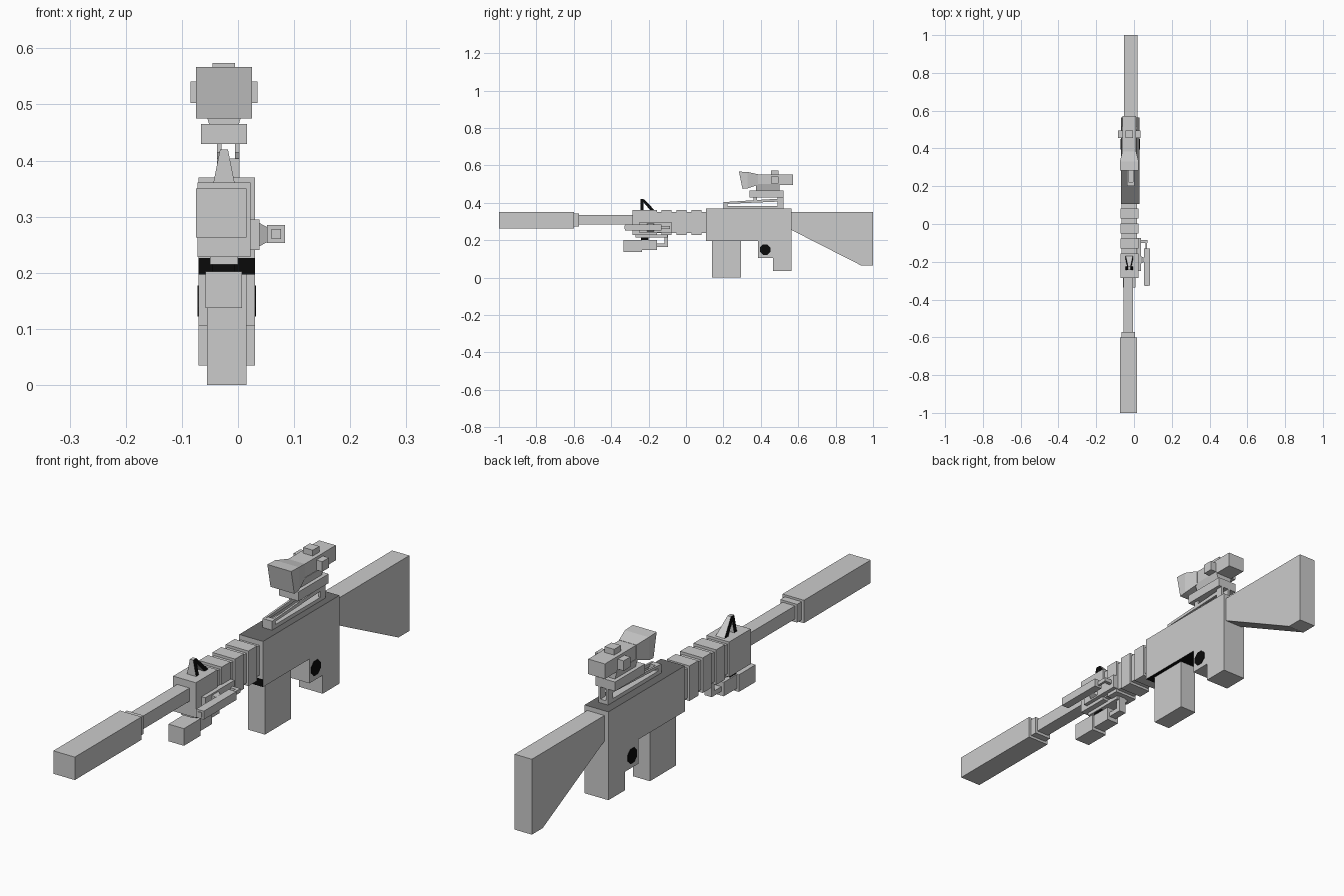
import bpy
import bmesh
from math import cos, sin, tau

if "Cube" in bpy.data.objects:
    bpy.data.objects.remove(bpy.data.objects["Cube"])


def material(name, value):
    made = bpy.data.materials.new(name)
    made.use_nodes = True
    colour = (value, value, value, 1)
    made.diffuse_color = colour
    made.node_tree.nodes["Principled BSDF"].inputs["Base Color"].default_value = colour
    return made


GREY = material("light grey", .6)
DARK = material("dark grey", .15)
BLACK = material("black", .003)
MIDDLE = -.025  # centre plane of the body and scope
BARREL_MIDDLE = -.03
RECEIVER_MIDDLE = -.02


def slab(name, outline, width, centre=MIDDLE, paint=GREY):
    """Extrude a side outline of (y, z) points; width may vary over the outline."""
    bm = bmesh.new()
    sides = []
    for sign in (-1, 1):
        ring = []
        for y, z in outline:
            across = width(y, z) if callable(width) else width
            ring.append(bm.verts.new((centre + sign * across / 2, y, z)))
        bm.faces.new(ring)
        sides.append(ring)
    right, left = sides
    for i in range(len(outline)):
        bm.faces.new((right[i - 1], right[i], left[i], left[i - 1]))
    bmesh.ops.recalc_face_normals(bm, faces=bm.faces)
    mesh = bpy.data.meshes.new(name)
    bm.to_mesh(mesh)
    bm.free()
    mesh.materials.append(paint)
    part = bpy.data.objects.new(name, mesh)
    bpy.context.collection.objects.link(part)
    return part


def block(name, width, front, back, bottom, top, centre=MIDDLE, paint=GREY):
    outline = [(front, bottom), (back, bottom), (back, top), (front, top)]
    return slab(name, outline, width, centre, paint)


def repaint(part, paint, rule):
    """Give a second colour to the faces picked by a rule."""
    part.data.materials.append(paint)
    slot = len(part.data.materials) - 1
    for face in part.data.polygons:
        if rule(face.normal):
            face.material_index = slot


# Barrel group
block("suppressor", width=.09, front=-1, back=-.6, bottom=.263, top=.35, centre=BARREL_MIDDLE)
block("suppressor_collar", width=.07, front=-.6, back=-.573, bottom=.273, top=.342, centre=BARREL_MIDDLE)
block("barrel", width=.052, front=-.58, back=-.27, bottom=.284, top=.334, centre=BARREL_MIDDLE)

# Ribbed handguard: a long front section, then evenly spaced ribs
block("handguard_core", width=.08, front=-.28, back=.11, bottom=.238, top=.351)
block("handguard_front", width=.095, front=-.285, back=-.155, bottom=.228, top=.361)
for index in range(3):
    start = -.13 + .08 * index
    block(f"handguard_rib_{index + 1}", width=.095, front=start, back=start + .053,
          bottom=.228, top=.361)

# Receiver, with dark top and black underside and front lip
receiver = block("receiver", width=.1, front=.107, back=.565, bottom=.226, top=.37, centre=RECEIVER_MIDDLE)
repaint(receiver, DARK, lambda normal: normal.z > .9)
lower = block("receiver_lower", width=.1, front=.107, back=.565, bottom=.197, top=.226, centre=RECEIVER_MIDDLE)
repaint(lower, BLACK, lambda normal: normal.z < -.9 or normal.y < -.9)
block("trigger_housing", width=.1, front=.385, back=.47, bottom=.105, top=.197, centre=RECEIVER_MIDDLE)
block("grip", width=.1, front=.465, back=.565, bottom=.035, top=.197, centre=RECEIVER_MIDDLE)
block("magazine", width=.07, front=.14, back=.295, bottom=0, top=.2, centre=RECEIVER_MIDDLE)

# Round trigger opening, shown as a thin plate on each side
octagon = []
for corner in range(8):
    angle = tau * (corner + .5) / 8
    octagon.append((.423 + .03 * cos(angle), .15 + .03 * sin(angle)))
for side, sign in (("left", 1), ("right", -1)):
    slab(f"trigger_opening_{side}", octagon, width=.004,
         centre=RECEIVER_MIDDLE + sign * .05, paint=BLACK)

# Stock
slab("stock", [(.56, .352), (1, .352), (1, .066), (.935, .066), (.56, .257)],
     width=.072, centre=-.017)


# Front sight: tapered post and sloped brace with dark sides
def sight_width(y, z):
    return .04 - .4 * (z - .355)


post = block("front_sight_post", sight_width, front=-.243, back=-.226, bottom=.355, top=.42)
brace = slab("front_sight_brace", [(-.186, .355), (-.163, .355), (-.224, .42), (-.238, .415)],
             sight_width)
for part in (post, brace):
    repaint(part, BLACK, lambda normal: abs(normal.x) > .7)

# Scope rail: base, front post, and paired sloped bars and posts
RAIL_MIDDLE = -.017
block("rail_base", width=.04, front=.2, back=.52, bottom=.365, top=.384, centre=RAIL_MIDDLE)
block("rail_front_post", width=.04, front=.2, back=.222, bottom=.38, top=.404, centre=RAIL_MIDDLE)
for side, sign in (("left", 1), ("right", -1)):
    middle = RAIL_MIDDLE + sign * .016
    slab(f"rail_upper_bar_{side}", [(.2, .394), (.52, .408), (.52, .424), (.2, .404)],
         width=.008, centre=middle)
    block(f"rail_rear_post_{side}", width=.008, front=.49, back=.52, bottom=.38, top=.432, centre=middle)
    block(f"mount_post_{side}", width=.008, front=.36, back=.38, bottom=.405, top=.432, centre=middle)

# Scope mount and body
block("scope_mount", width=.082, front=.34, back=.52, bottom=.43, top=.465)
block("scope_foot", lambda y, z: .05 + .6 * (z - .46), front=.375, back=.5, bottom=.46, top=.5)
block("scope_body", width=.07, front=.375, back=.572, bottom=.495, top=.552)
slab("scope_hood", [(.283, .567), (.33, .565), (.33, .478), (.302, .475)], width=.1)
slab("scope_neck", [(.33, .565), (.385, .553), (.385, .496), (.33, .478)],
     lambda y, z: .1 - .5 * (y - .33))
block("scope_side_knobs", width=.12, front=.455, back=.495, bottom=.503, top=.541)
block("scope_top_knob", width=.04, front=.455, back=.495, bottom=.545, top=.574)

# Light under the handguard
block("light_head", width=.065, front=-.335, back=-.235, bottom=.137, top=.202)
block("light_body", width=.05, front=-.24, back=-.155, bottom=.149, top=.202)
block("light_tail", width=.03, front=-.16, back=-.097, bottom=.165, top=.183)
block("light_arm", width=.03, front=-.115, back=-.097, bottom=.165, top=.235)
block("light_clamp", width=.05, front=-.27, back=-.1, bottom=.215, top=.232)
block("light_stem", width=.04, front=-.24, back=-.2, bottom=.195, top=.22, paint=BLACK)

# Pointer on the left side, with its plate, tapered neck and rear arm
TUBE_MIDDLE = .068
block("pointer_plate", width=.02, front=-.25, back=-.075, bottom=.241, top=.295, centre=.028)
neck = block("pointer_neck", width=.02, front=-.21, back=-.17, bottom=.246, top=.29, centre=.046)
for vertex in neck.data.vertices:
    if vertex.co.x > .046:
        vertex.co.y = (vertex.co.y - .19) / 2
        vertex.co.z = (vertex.co.z + .268) / 2
block("pointer_tube", width=.032, front=-.325, back=-.13, bottom=.253, top=.285, centre=TUBE_MIDDLE)
block("pointer_lens", width=.017, front=-.328, back=-.32, bottom=.26, top=.278, centre=TUBE_MIDDLE)
block("pointer_arm", width=.035, front=-.1, back=-.086, bottom=.261, top=.276, centre=.053)
block("pointer_arm_link", width=.01, front=-.135, back=-.086, bottom=.261, top=.276, centre=.065)
